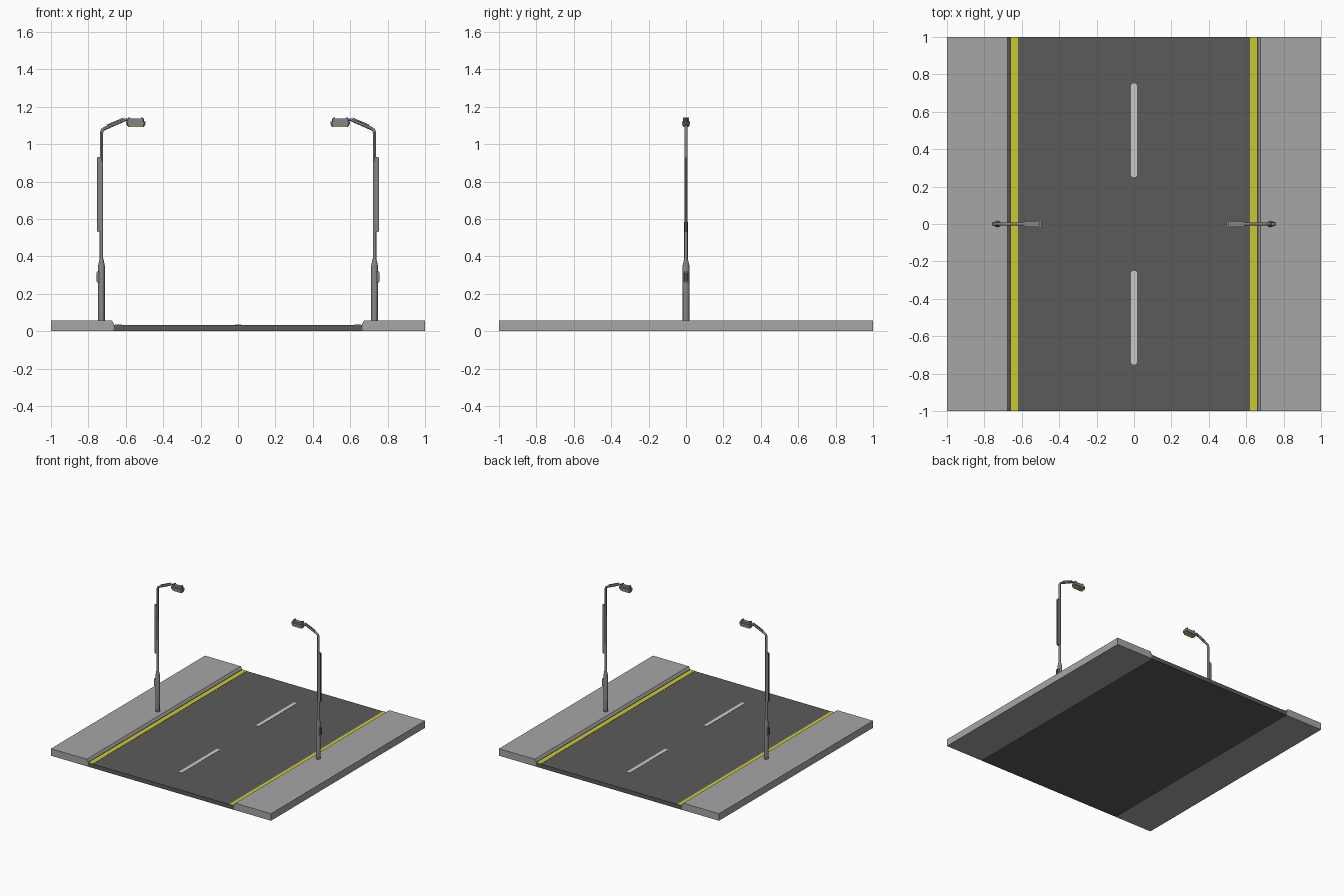
import bpy, bmesh, math
from mathutils import Vector

if "Cube" in bpy.data.objects:
    bpy.data.objects.remove(bpy.data.objects["Cube"])


def mat(name, *c):
    m = bpy.data.materials.new(name)
    m.diffuse_color = (*c, 1)
    m.use_nodes = True
    m.node_tree.nodes["Principled BSDF"].inputs["Base Color"].default_value = m.diffuse_color
    return m


ASPHALT = mat("asphalt", 0.105, 0.105, 0.105)
CONCRETE = mat("concrete", 0.38, 0.38, 0.38)
YELLOW = mat("yellow_paint", 0.6, 0.58, 0.03)
WHITE = mat("white_paint", 0.6, 0.6, 0.6)
METAL = mat("grey_metal", 0.24, 0.24, 0.24)
DARK = mat("dark_panel", 0.07, 0.07, 0.07)
LENS = mat("lamp_lens", 0.65, 0.62, 0.12)


def finish(name, bm, mats, mirror="", smooth=False):
    bmesh.ops.recalc_face_normals(bm, faces=bm.faces)
    me = bpy.data.meshes.new(name)
    bm.to_mesh(me)
    bm.free()
    for m in mats:
        me.materials.append(m)
    ob = bpy.data.objects.new(name, me)
    bpy.context.collection.objects.link(ob)
    if mirror:
        mod = ob.modifiers.new("mirror", "MIRROR")
        mod.use_axis = ("x" in mirror, "y" in mirror, False)
        mod.use_clip = False
        mod.use_mirror_merge = False
    if smooth:
        bpy.context.view_layer.objects.active = ob
        ob.select_set(True)
        bpy.ops.object.shade_smooth_by_angle()
        ob.select_set(False)
    return ob


def prism(name, pts, axis, a, b, m, mirror=""):
    """Extrude a 2D outline: along y (points are x,z) or along z (points are x,y)."""
    bm = bmesh.new()
    put = (lambda p, t: (p[0], t, p[1])) if axis == "y" else (lambda p, t: (p[0], p[1], t))
    lo = [bm.verts.new(put(p, a)) for p in pts]
    hi = [bm.verts.new(put(p, b)) for p in pts]
    bm.faces.new(lo)
    bm.faces.new(hi[::-1])
    for i in range(len(pts)):
        j = (i + 1) % len(pts)
        bm.faces.new((lo[i], lo[j], hi[j], hi[i]))
    return finish(name, bm, [m], mirror)


def box(name, x, y, z, m, mirror=""):
    return prism(name, [(x[0], z[0]), (x[1], z[0]), (x[1], z[1]), (x[0], z[1])], "y", *y, m, mirror)


def capsule(x, y, r):
    """Rectangle outline with cut corners."""
    return [(x[0] + r, y[0]), (x[1] - r, y[0]), (x[1], y[0] + r), (x[1], y[1] - r),
            (x[1] - r, y[1]), (x[0] + r, y[1]), (x[0], y[1] - r), (x[0], y[0] + r)]


def tube(name, path, m, n=12):
    """Rings (x, z, radius, tilt) in the xz plane, joined and capped."""
    bm = bmesh.new()
    rings = []
    for x, z, r, tilt in path:
        side = Vector((math.cos(tilt), 0, -math.sin(tilt)))
        rings.append([bm.verts.new(Vector((x, 0, z)) + side * r * math.cos(t) + Vector((0, r * math.sin(t), 0)))
                      for t in [2 * math.pi * i / n for i in range(n)]])
    for A, B in zip(rings, rings[1:]):
        for i in range(n):
            j = (i + 1) % n
            bm.faces.new((A[i], A[j], B[j], B[i]))
    bm.faces.new(rings[0])
    bm.faces.new(rings[-1][::-1])
    return finish(name, bm, [m], "x", True)


# Road, pavements and painted lines
box("road", (-0.665, 0.665), (-1, 1), (0, 0.033), ASPHALT)
prism("sidewalk", [(-1, 0), (-0.664, 0), (-0.664, 0.04), (-0.675, 0.058), (-1, 0.058)],
      "y", -1, 1, CONCRETE, "x")
box("edge_line", (-0.657, -0.62), (-1, 1), (0.032, 0.035), YELLOW, "x")
prism("centre_dash", capsule((-0.015, 0.015), (0.25, 0.75), 0.007), "z", 0.032, 0.035, WHITE, "y")

# Lamp post: thick base, taper, slim pole and bent arm
PX = -0.73
tube("lamp_pole", [(PX, 0.05, 0.018, 0), (PX, 0.35, 0.018, 0), (PX, 0.39, 0.0095, 0),
                   (PX, 1.06, 0.009, 0), (PX + 0.005, 1.075, 0.009, 0.55),
                   (PX + 0.018, 1.084, 0.009, 1.13), (-0.605, 1.13, 0.008, 1.17),
                   (-0.575, 1.131, 0.008, 1.57)], METAL)
prism("arm_brace", [(-0.70, 1.098), (-0.615, 1.136), (-0.613, 1.142), (-0.702, 1.104)],
      "y", -0.004, 0.004, METAL, "x")

# Long panel and access door on the outer side of the pole
box("pole_panel", (-0.752, -0.732), (-0.008, 0.008), (0.53, 0.93), METAL, "x")
box("pole_panel_face", (-0.755, -0.751), (-0.007, 0.007), (0.535, 0.925), DARK, "x")
box("access_door", (-0.755, -0.74), (-0.012, 0.012), (0.26, 0.32), METAL, "x")
box("access_door_face", (-0.757, -0.754), (-0.010, 0.010), (0.265, 0.315), DARK, "x")

# Lamp head: wide rim, narrower hood, end clips and yellow lens
prism("lamp_rim", capsule((-0.598, -0.494), (-0.021, 0.021), 0.008), "z", 1.106, 1.122, METAL, "x")
prism("lamp_hood", capsule((-0.59, -0.502), (-0.014, 0.014), 0.006), "z", 1.12, 1.137, METAL, "x")
for i, x in enumerate((-0.582, -0.514)):
    box(f"hood_clip_{i + 1}", (x - 0.005, x + 0.005), (-0.016, 0.016), (1.118, 1.143), METAL, "x")
prism("lens_frame", capsule((-0.594, -0.498), (-0.018, 0.018), 0.007), "z", 1.098, 1.107, METAL, "x")
prism("lens", capsule((-0.589, -0.503), (-0.015, 0.015), 0.006), "z", 1.091, 1.099, LENS, "x")
